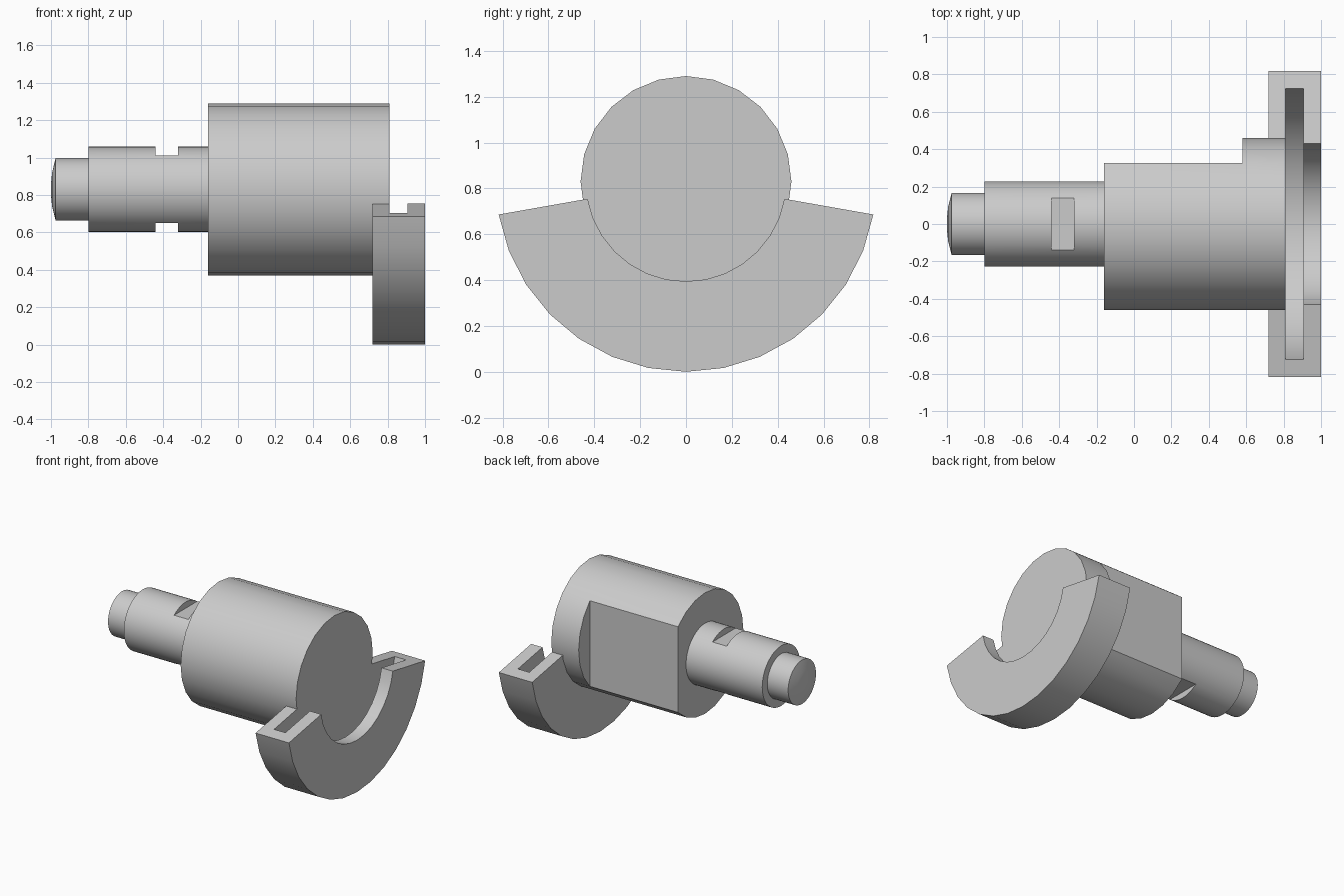
import bpy, bmesh
from math import sin, cos, pi, radians

AXIS_Z = 0.83   # height of the shared shaft axis

cube = bpy.data.objects.get("Cube")
if cube:
    bpy.data.objects.remove(cube, do_unlink=True)

steel = bpy.data.materials.new("plain_grey")
steel.use_nodes = True
GREY = (0.6, 0.6, 0.6, 1)
steel.diffuse_color = GREY
steel.node_tree.nodes["Principled BSDF"].inputs["Base Color"].default_value = GREY


def loft(name, rings):
    """Skin closed rings of equal point count and cap both ends."""
    bm = bmesh.new()
    loops = [[bm.verts.new(p) for p in ring] for ring in rings]
    count = len(loops[0])
    for a, b in zip(loops, loops[1:]):
        for i in range(count):
            j = (i + 1) % count
            bm.faces.new((a[i], a[j], b[j], b[i]))
    bm.faces.new(loops[0][::-1])
    bm.faces.new(loops[-1])
    bmesh.ops.remove_doubles(bm, verts=bm.verts, dist=0.0001)
    bmesh.ops.recalc_face_normals(bm, faces=bm.faces)
    mesh = bpy.data.meshes.new(name)
    bm.to_mesh(mesh)
    bm.free()
    mesh.materials.append(steel)
    obj = bpy.data.objects.new(name, mesh)
    bpy.context.collection.objects.link(obj)
    bpy.ops.object.select_all(action='DESELECT')
    obj.select_set(True)
    bpy.context.view_layer.objects.active = obj
    bpy.ops.object.shade_smooth_by_angle(angle=radians(30))
    return obj


def circle(x, radius, sides, y_max=9, z_max=9):
    """Circle about the axis, cut flat at the back or at top and bottom."""
    ring = []
    for i in range(sides):
        a = 2 * pi * i / sides
        z = max(-z_max, min(z_max, radius * sin(a)))
        ring.append((x, min(y_max, radius * cos(a)), AXIS_Z + z))
    return ring


# Main drum with a flat on its back and a full round collar
R = 0.46
flat = R * cos(radians(45))
loft("drum", [
    circle(-0.16, R, 24, y_max=flat),
    circle(0.58, R, 24, y_max=flat),
    circle(0.58, R, 24),
    circle(0.81, R, 24),
])

# Stepped shaft with a domed tip and two wrench flats
S = 0.228
wrench = S * sin(radians(52.5))
steps = [(-1, 0.03), (-0.994, 0.09), (-0.975, 0.167), (-0.8, 0.167),
         (-0.8, S), (-0.44, S)]
rings = [circle(x, r, 48) for x, r in steps]
rings += [circle(x, S, 48, z_max=wrench) for x in (-0.44, -0.32)]
rings += [circle(x, S, 48) for x in (-0.32, -0.15)]
loft("shaft", rings)

# Grooved half collar: a C profile (x, radius) swept below the axis
inner, groove, outer = 0.436, 0.735, 0.83
profile = [(0.72, inner), (0.72, outer), (1, outer), (1, inner),
           (0.905, inner), (0.905, groove), (0.81, groove), (0.81, inner)]
SPAN, STEPS = radians(80), 14
sweep = []
for k in range(STEPS + 1):
    a = -SPAN + 2 * SPAN * k / STEPS
    sweep.append([(x, r * sin(a), AXIS_Z - r * cos(a)) for x, r in profile])
loft("grooved_collar", sweep)
